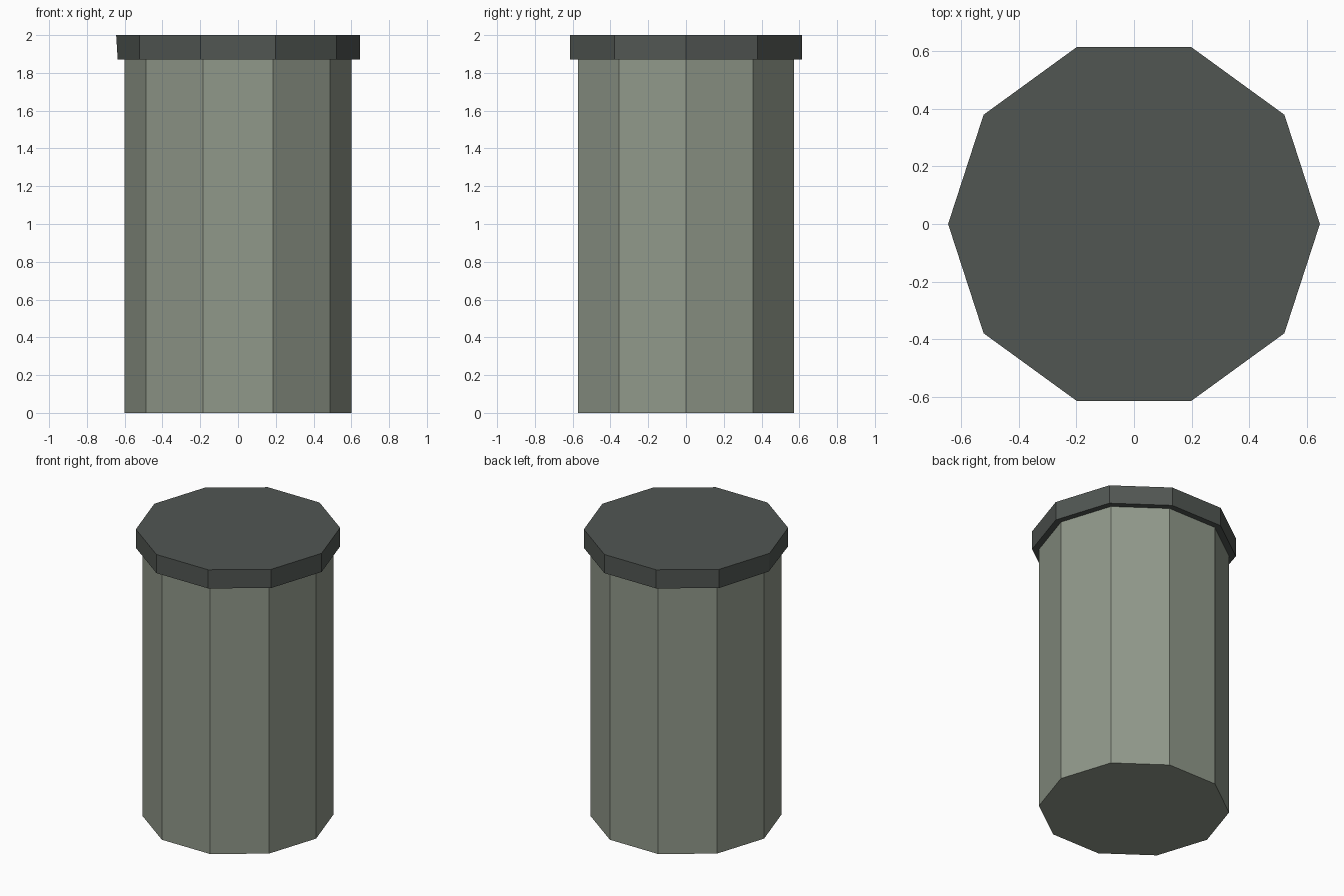
import bpy

if "Cube" in bpy.data.objects:
    bpy.data.objects.remove(bpy.data.objects["Cube"])

def material(name, rgb):
    m = bpy.data.materials.new(name)
    m.diffuse_color = (*rgb, 1)
    m.use_nodes = True
    m.node_tree.nodes["Principled BSDF"].inputs["Base Color"].default_value = m.diffuse_color
    return m

def decagon(name, radius, z0, z1, mat):
    bpy.ops.mesh.primitive_cylinder_add(vertices=10, radius=radius, depth=z1 - z0,
                                        location=(0, 0, (z0 + z1) / 2))
    ob = bpy.context.object
    ob.name = name
    # Corners point along +x and -x
    ob.rotation_euler.z = 3.14159265 / 2
    ob.data.materials.append(mat)
    return ob

body_mat = material("grey green", (0.28, 0.315, 0.255))
lid_mat = material("dark grey green", (0.083, 0.094, 0.086))

# Can body
decagon("can_body", 0.602, 0.0, 1.88, body_mat)

# Overhanging lid, one lower corner slightly pulled in
lid = decagon("lid", 0.645, 1.87, 2.0, lid_mat)
for v in lid.data.vertices:
    if v.co.z < 0 and v.co.y > 0.64:
        v.co.y -= 0.008
